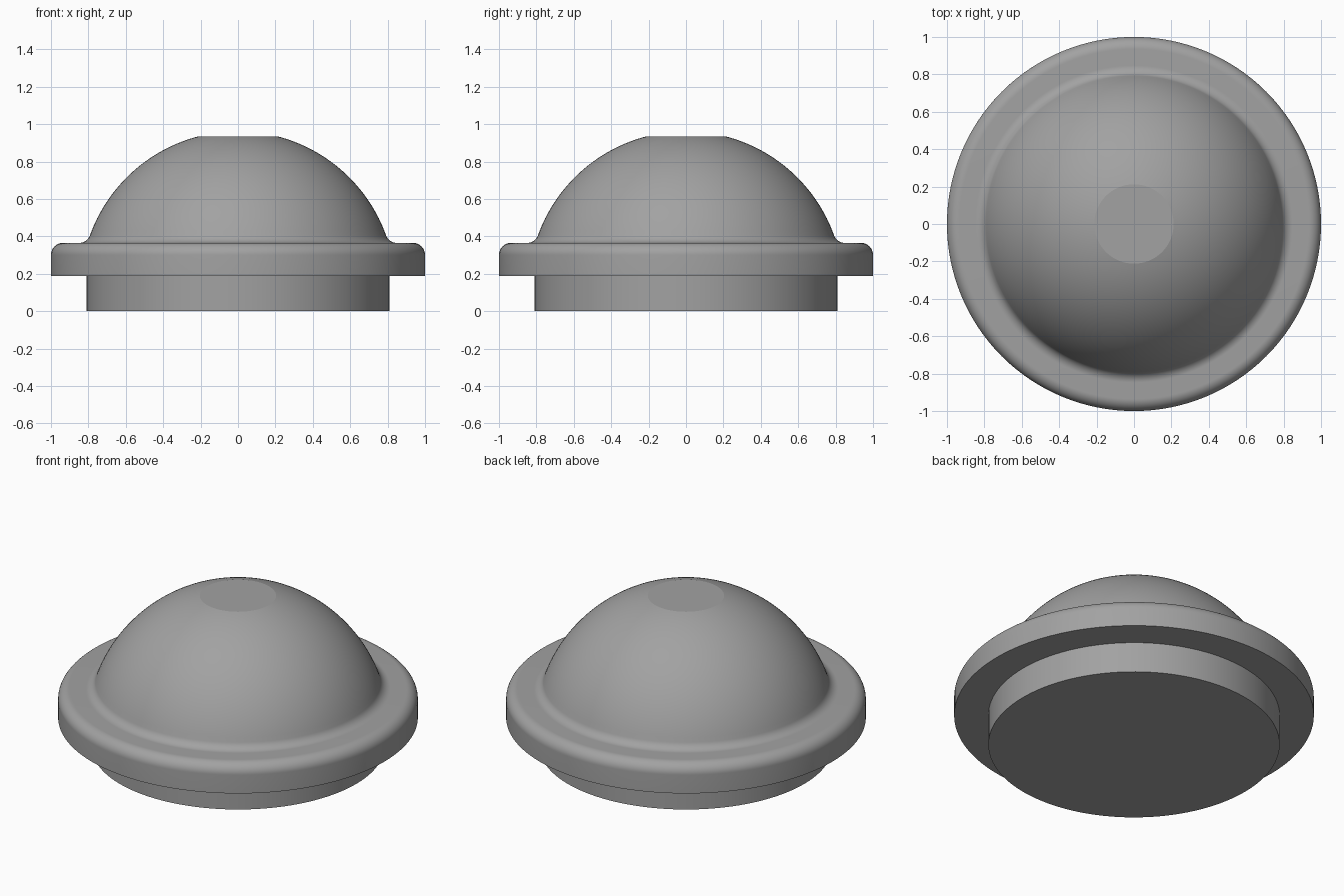
import bpy, bmesh, math

if "Cube" in bpy.data.objects:
    bpy.data.objects.remove(bpy.data.objects["Cube"])

SEGMENTS = 128
grey = bpy.data.materials.new("mid_grey")
grey.diffuse_color = (0.36, 0.36, 0.36, 1)
grey.use_nodes = True
grey.node_tree.nodes["Principled BSDF"].inputs["Base Color"].default_value = grey.diffuse_color


def arc(cx, cz, radius, start, end, steps):
    """Points (r, z) along an arc, angles in radians."""
    angles = [start + (end - start) * i / steps for i in range(steps + 1)]
    return [(cx + radius * math.cos(a), cz + radius * math.sin(a)) for a in angles]


def lathe(name, profile):
    """Spin an (r, z) profile around z and close both ends with flat caps."""
    bm = bmesh.new()
    rings = []
    for r, z in profile:
        rings.append([bm.verts.new((r * math.cos(t), r * math.sin(t), z))
                      for t in (2 * math.pi * i / SEGMENTS for i in range(SEGMENTS))])
    for low, high in zip(rings, rings[1:]):
        for i in range(SEGMENTS):
            j = (i + 1) % SEGMENTS
            bm.faces.new((low[i], low[j], high[j], high[i]))
    bm.faces.new(rings[0][::-1])
    bm.faces.new(rings[-1])
    mesh = bpy.data.meshes.new(name)
    bm.to_mesh(mesh)
    bm.free()
    mesh.materials.append(grey)
    obj = bpy.data.objects.new(name, mesh)
    bpy.context.collection.objects.link(obj)
    bpy.ops.object.select_all(action='DESELECT')
    obj.select_set(True)
    bpy.context.view_layer.objects.active = obj
    bpy.ops.object.shade_smooth_by_angle(angle=math.radians(10))
    return obj


BASE_R, FLANGE_Z, FLANGE_TOP = 0.81, 0.187, 0.365
ROUND, FILLET = 0.065, 0.06
DOME_Z, DOME_R, CAP_R = 0.12, 0.8416, 0.212

# Concave fillet centre: touches the flange top and the dome
fillet_z = FLANGE_TOP + FILLET
fillet_r = math.sqrt((DOME_R + FILLET) ** 2 - (fillet_z - DOME_Z) ** 2)
touch = math.atan2(fillet_z - DOME_Z, fillet_r)

profile = [(BASE_R, 0), (BASE_R, FLANGE_Z), (1, FLANGE_Z)]                  # base and flange underside
profile += arc(1 - ROUND, FLANGE_TOP - ROUND, ROUND, 0, math.pi / 2, 14)     # rounded flange rim
profile += arc(fillet_r, fillet_z, FILLET, -math.pi / 2, touch - math.pi, 12)  # fillet
profile += arc(0, DOME_Z, DOME_R, touch, math.acos(CAP_R / DOME_R), 32)[1:]  # dome up to flat cap
lathe("domed_button", profile)
